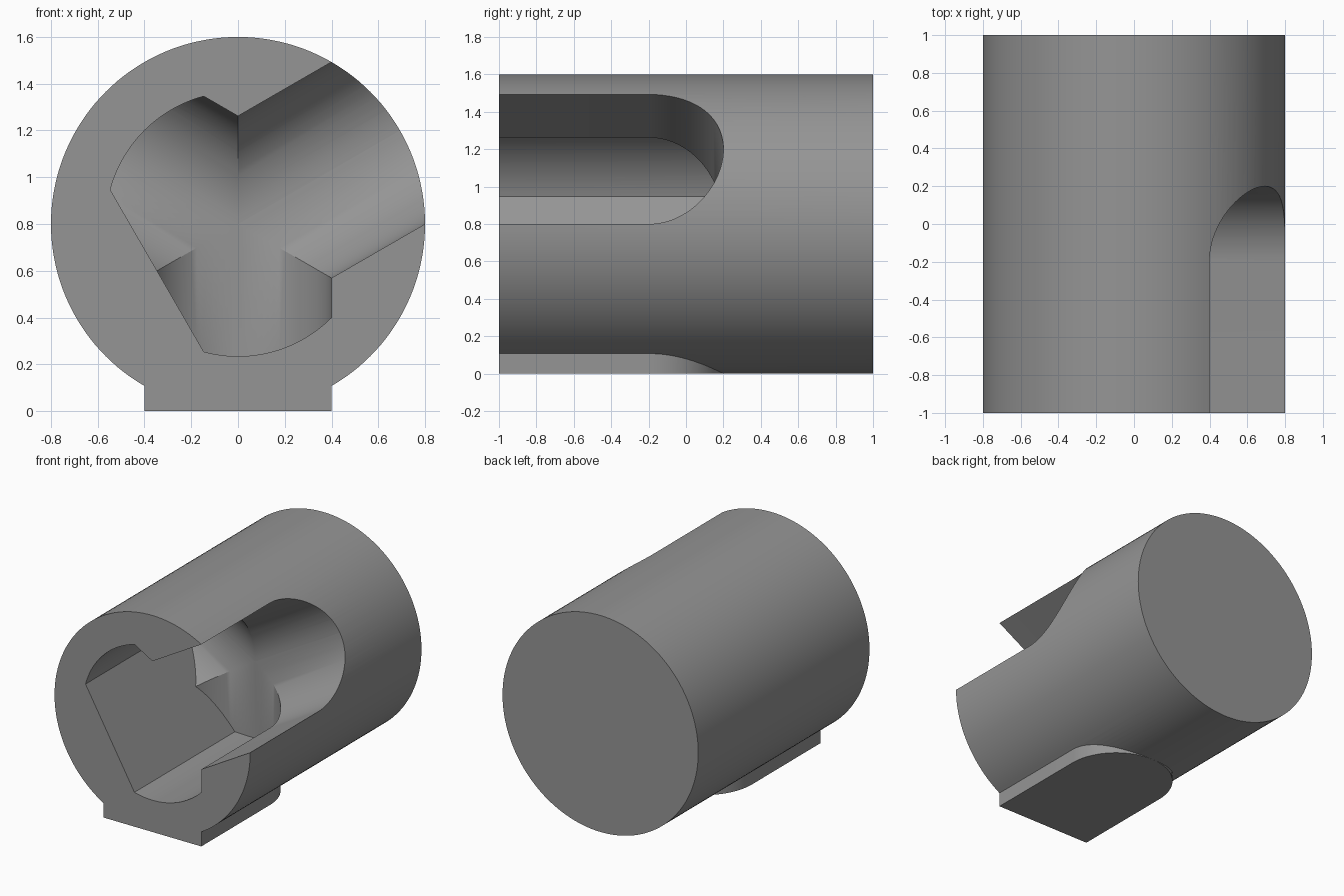
import bpy, bmesh, math
from mathutils import Vector

if "Cube" in bpy.data.objects:
    bpy.data.objects.remove(bpy.data.objects["Cube"])

R, HALF, REACH = 0.8, 0.4, 0.4 * math.sqrt(2)   # outer radius, slot half width, pocket radius
ROUND_Y = -0.2                                  # centre of the rounded slot ends
CENTRE = Vector((0, 0, R))

grey = bpy.data.materials.new("mid grey")
grey.diffuse_color = (0.30, 0.30, 0.30, 1)
grey.use_nodes = True
grey.node_tree.nodes["Principled BSDF"].inputs["Base Color"].default_value = grey.diffuse_color


def prism(name, start, sweep):
    """Solid made by sweeping a closed outline along a vector."""
    bm = bmesh.new()
    face = bm.faces.new([bm.verts.new(p) for p in start])
    moved = bmesh.ops.extrude_face_region(bm, geom=[face])["geom"]
    bmesh.ops.translate(bm, verts=[v for v in moved if isinstance(v, bmesh.types.BMVert)], vec=sweep)
    bmesh.ops.recalc_face_normals(bm, faces=bm.faces)
    mesh = bpy.data.meshes.new(name)
    bm.to_mesh(mesh)
    bm.free()
    mesh.materials.append(grey)
    obj = bpy.data.objects.new(name, mesh)
    bpy.context.collection.objects.link(obj)
    return obj


def ring(radius, y, a0, a1, n):
    """Points on an arc around the long axis."""
    angles = [math.radians(a0 + (a1 - a0) * i / n) for i in range(n + 1)]
    return [CENTRE + Vector((radius * math.cos(a), y, radius * math.sin(a))) for a in angles]


def round_slot(name, angle, length, front):
    """Round-ended bar that runs outward from the axis at an angle."""
    a = math.radians(angle)
    out = Vector((math.cos(a), 0, math.sin(a)))
    side = Vector((-math.sin(a), 0, math.cos(a)))
    profile = [(-HALF, front)]
    for i in range(49):
        t = math.pi * (1 - i / 48)
        profile.append((HALF * math.cos(t), ROUND_Y + HALF * math.sin(t)))
    profile.append((HALF, front))
    return prism(name, [CENTRE + side * s + Vector((0, y, 0)) for s, y in profile], out * length)


def combine(target, tool, operation):
    """Apply a boolean and discard the tool."""
    mod = target.modifiers.new(operation, "BOOLEAN")
    mod.operation, mod.object, mod.solver = operation, tool, "EXACT"
    bpy.context.view_layer.objects.active = target
    bpy.ops.object.modifier_apply(modifier=mod.name)
    bpy.data.objects.remove(tool)


# Round body with a round-ended foot below
body = prism("slotted_body", ring(R, -1, 0, 360, 144)[:-1], Vector((0, 2, 0)))
combine(body, round_slot("foot", 270, R + 0.0002, -1), "UNION")

# Open slot through the upper right wall
combine(body, round_slot("open_slot", 30, 1.2, -1.3), "DIFFERENCE")

# Two closed pockets, limited by an arc and one flat wall
for angle in (150, 270):
    pocket = round_slot("pocket", angle, 0.9, -1.3)
    limit = prism("pocket_limit", ring(REACH, -1.5, -105, 165, 108), Vector((0, 2.5, 0)))
    combine(pocket, limit, "INTERSECT")
    combine(body, pocket, "DIFFERENCE")

# Smooth curved walls, crisp edges
bpy.ops.object.select_all(action="DESELECT")
body.select_set(True)
bpy.context.view_layer.objects.active = body
bpy.ops.object.shade_smooth_by_angle(angle=math.radians(25))
